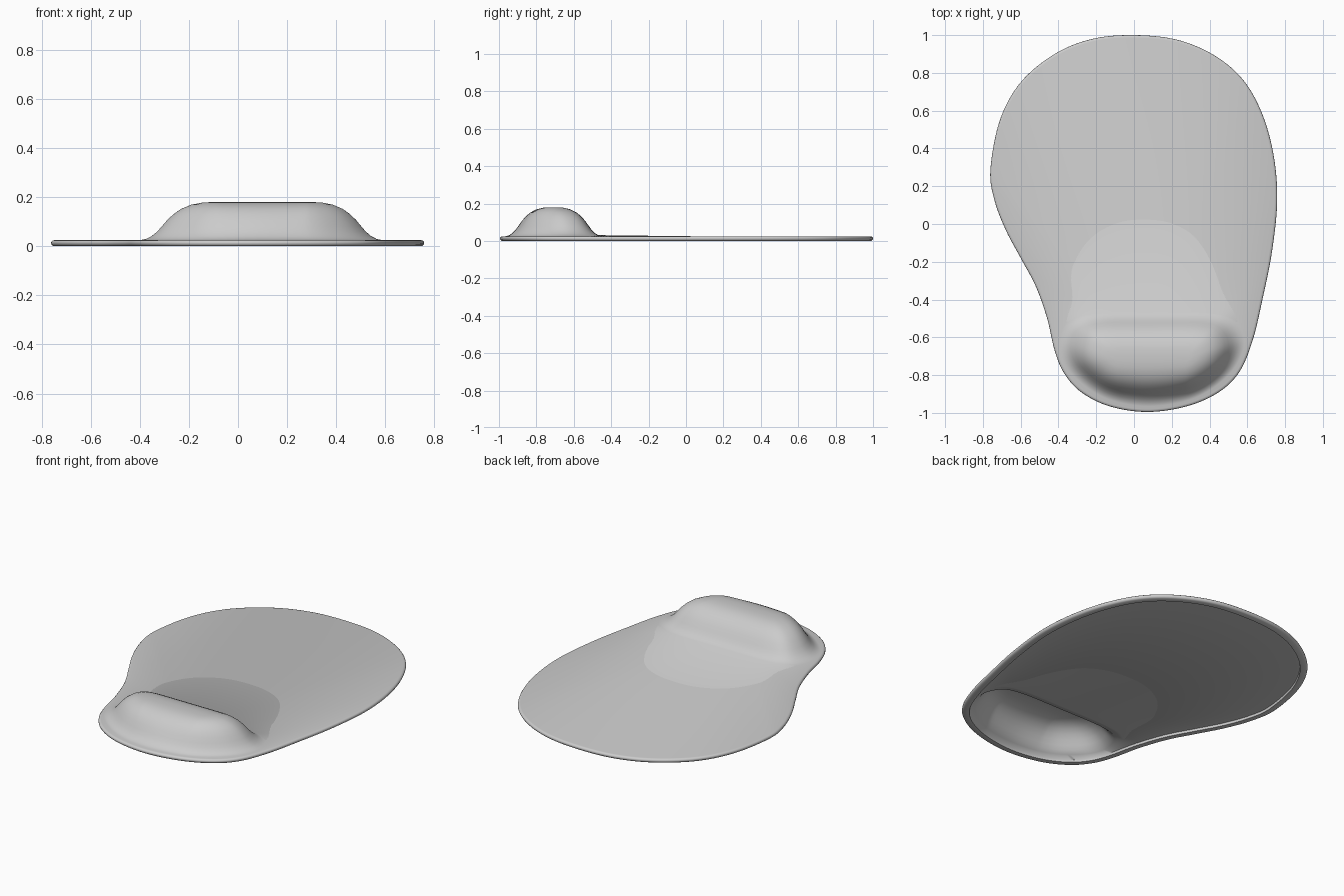
import bpy
import bmesh
import math
from mathutils import Vector
from mathutils.geometry import intersect_line_line_2d

default_cube = bpy.data.objects.get("Cube")
if default_cube:
    bpy.data.objects.remove(default_cube, do_unlink=True)

SEGMENTS = 288

# Outline of the pad, counter-clockwise from the back
PAD_POINTS = [(0, 1), (-.22, .98), (-.42, .9), (-.6, .75), (-.71, .55), (-.76, .29),
              (-.74, .13), (-.68, -.03), (-.6, -.18), (-.52, -.33), (-.46, -.5),
              (-.42, -.67), (-.37, -.79), (-.28, -.89), (-.13, -.965), (.07, -.995),
              (.28, -.965), (.45, -.89), (.56, -.78), (.63, -.61), (.68, -.4),
              (.73, -.15), (.758, .12), (.74, .36), (.68, .58), (.58, .76),
              (.43, .89), (.23, .975)]
# Foot of the wrist rest
FOOT_POINTS = [(-.395, -.62), (-.37, -.74), (-.27, -.85), (-.13, -.93), (.07, -.965),
               (.28, -.935), (.43, -.86), (.54, -.75), (.585, -.62), (.53, -.5),
               (.4, -.455), (.1, -.45), (-.2, -.455), (-.34, -.5)]
# Wrist rest profile: distance from the ridge (as a fraction) and height
REST_PROFILE = [(.06, .18), (.2, .178), (.35, .169), (.48, .152), (.58, .13), (.66, .106),
                (.73, .08), (.79, .059), (.86, .041), (.93, .03), (1, .025)]
# Rim profile: inset from the outline and height, ending under the pad
RIM_PROFILE = [(.014, .025), (.006, .023), (.001, .018), (0, .012), (.003, .005),
               (.01, 0), (.04, 0), (.042, .014)]
SHELL = .01
CENTRE = Vector((.1, -.68))
RIDGE_Y = -.71


def smooth_loop(points, steps=24):
    """Closed spline through the given points."""
    pts = [Vector(p) for p in points]
    loop = []
    for i in range(len(pts)):
        a, b, c, d = (pts[(i + k) % len(pts)] for k in (-1, 0, 1, 2))
        for s in range(steps):
            t = s / steps
            loop.append(b + (c - a) * t / 2 + (a * 2 - b * 5 + c * 4 - d) * t**2 / 2
                        + (b * 3 - a - c * 3 + d) * t**3 / 2)
    return loop


def resample(loop, count):
    """Evenly spaced points along a closed loop."""
    lengths = [(loop[(i + 1) % len(loop)] - p).length for i, p in enumerate(loop)]
    total, result, i, passed = sum(lengths), [], 0, 0
    for k in range(count):
        target = total * k / count
        while passed + lengths[i] < target:
            passed += lengths[i]
            i += 1
        result.append(loop[i].lerp(loop[(i + 1) % len(loop)], (target - passed) / lengths[i]))
    return result


def cast(loop, target):
    """Point where the ray from the centre to the target crosses the loop."""
    far = CENTRE + (target - CENTRE).normalized() * 3
    for i, p in enumerate(loop):
        hit = intersect_line_line_2d(CENTRE, far, p, loop[i - 1])
        if hit:
            return hit
    return min(loop, key=lambda p: (p - target).length)


def inset(loop, distance):
    """Move a counter-clockwise loop inward."""
    result = []
    for i, p in enumerate(loop):
        along = (loop[(i + 1) % len(loop)] - loop[i - 1]).normalized()
        result.append(p + Vector((-along.y, along.x)) * distance)
    return result


def rest_ring(foot, fraction):
    """Ring of the wrist rest between its ridge and its foot."""
    return [Vector((max(-.08, min(.28, p.x)), RIDGE_Y)).lerp(p, fraction) for p in foot]


pad = resample(smooth_loop(PAD_POINTS), SEGMENTS)
foot_loop = smooth_loop(FOOT_POINTS)
foot = [cast(foot_loop, p) for p in pad]

# Rings run from the top of the rest, over the rim, to the hollow underneath
rings = [(rest_ring(foot, t), z) for t, z in REST_PROFILE]
rings += [(inset(pad, d), z) for d, z in RIM_PROFILE]
rings += [(rest_ring(foot, t), z - SHELL) for t, z in reversed(REST_PROFILE[:-2])]

bm = bmesh.new()
loops = [[bm.verts.new((p.x, p.y, z)) for p in ring] for ring, z in rings]
for upper, lower in zip(loops, loops[1:]):
    for i in range(SEGMENTS):
        bm.faces.new((upper[i - 1], lower[i - 1], lower[i], upper[i]))
bm.faces.new(loops[0])
bm.faces.new(loops[-1][::-1])
bmesh.ops.recalc_face_normals(bm, faces=bm.faces)
mesh = bpy.data.meshes.new("mouse_pad")
bm.to_mesh(mesh)
bm.free()

# Single grey finish
grey = bpy.data.materials.new("soft grey")
grey.use_nodes = True
colour = (.6, .6, .6, 1)
grey.diffuse_color = colour
grey.node_tree.nodes["Principled BSDF"].inputs["Base Color"].default_value = colour
mesh.materials.append(grey)

mouse_pad = bpy.data.objects.new("mouse_pad", mesh)
bpy.context.collection.objects.link(mouse_pad)
bpy.context.view_layer.objects.active = mouse_pad
mouse_pad.select_set(True)
bpy.ops.object.shade_smooth_by_angle(angle=math.radians(50))
